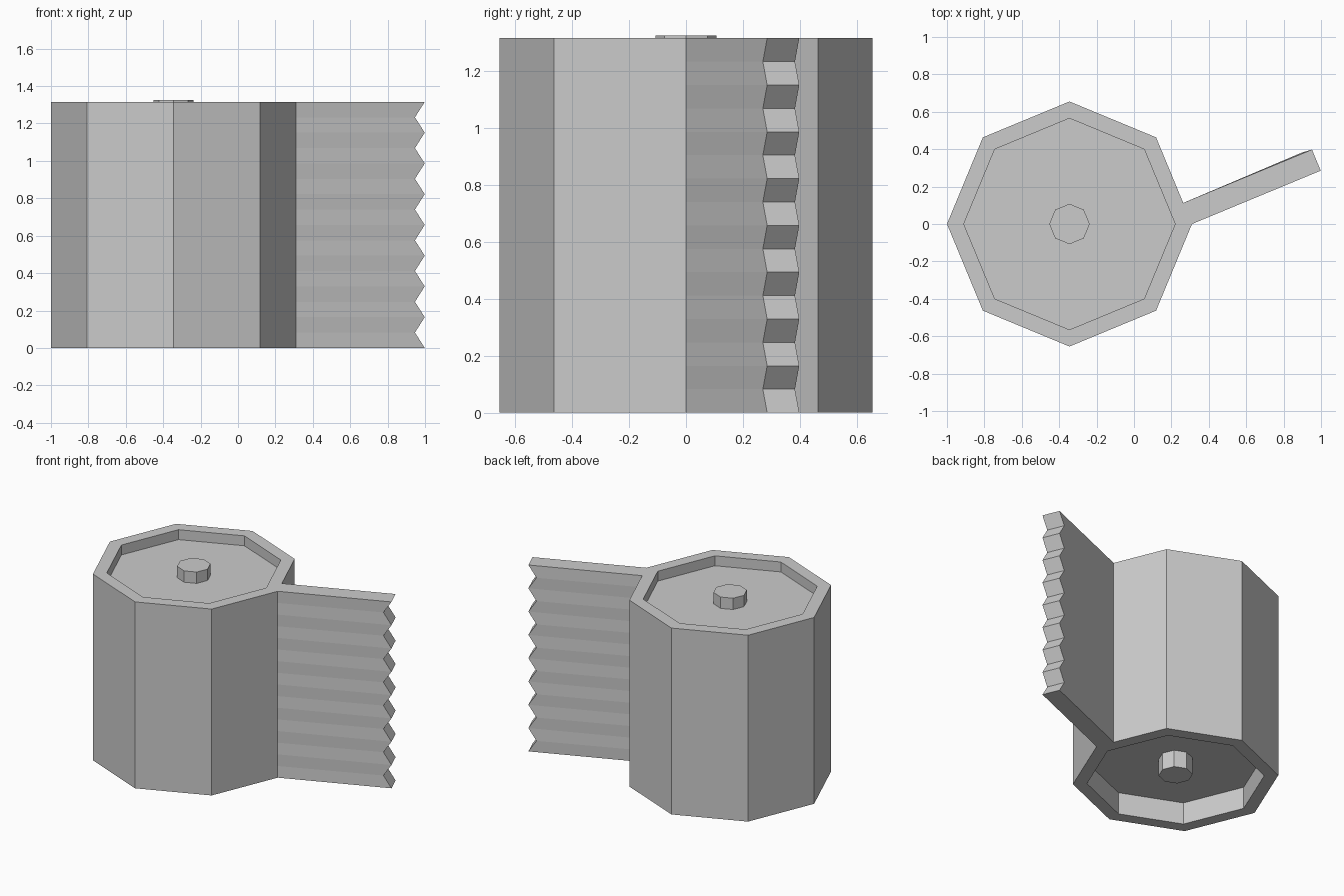
import bpy, bmesh
from math import sin, cos, pi
from mathutils import Vector

if "Cube" in bpy.data.objects:
    bpy.data.objects.remove(bpy.data.objects["Cube"])

H, R, CX = 1.315, 0.655, -0.345


def finish(bm, name):
    bmesh.ops.recalc_face_normals(bm, faces=bm.faces)
    me = bpy.data.meshes.new(name)
    bm.to_mesh(me)
    bm.free()
    ob = bpy.data.objects.new(name, me)
    bpy.context.collection.objects.link(ob)
    return ob


def loft(bm, rings):
    """Join equal-sized vertex rings with quads and cap both ends."""
    n = len(rings[0])
    for a, b in zip(rings, rings[1:]):
        for i in range(n):
            j = (i + 1) % n
            bm.faces.new((a[i], a[j], b[j], b[i]))
    bm.faces.new(rings[0][::-1])
    bm.faces.new(rings[-1])


# Canister: eight-sided lathe with recessed ends and a spool knob in each
profile = [(0.108, 0.035), (0.108, 0.155), (0.565, 0.155), (0.565, 0),
           (R, 0), (R, H),
           (0.565, H), (0.565, 1.245), (0.108, 1.245), (0.108, 1.325)]
bm = bmesh.new()
loft(bm, [[bm.verts.new((CX + r * cos(k * pi / 4), r * sin(k * pi / 4), z))
           for k in range(8)] for r, z in profile])
finish(bm, "canister")

# Film strip: slab square to one canister side, with a zigzag outer edge
out = Vector((cos(pi / 8), sin(pi / 8), 0))
side = Vector((-sin(pi / 8), cos(pi / 8), 0))
start = Vector((CX + R, 0, 0))
length, thick, notch, ripple, steps = 0.745, 0.122, 0.054, 0.006, 16
bm = bmesh.new()
rings = []
for i in range(steps + 1):
    odd = i % 2
    base = start + Vector((0, 0, H * i / steps))
    tip = base + out * (length - notch * odd) + side * ripple * odd
    rings.append([bm.verts.new(p) for p in
                  (base, tip, tip + side * thick, base + side * thick)])
loft(bm, rings)
finish(bm, "film_strip")
